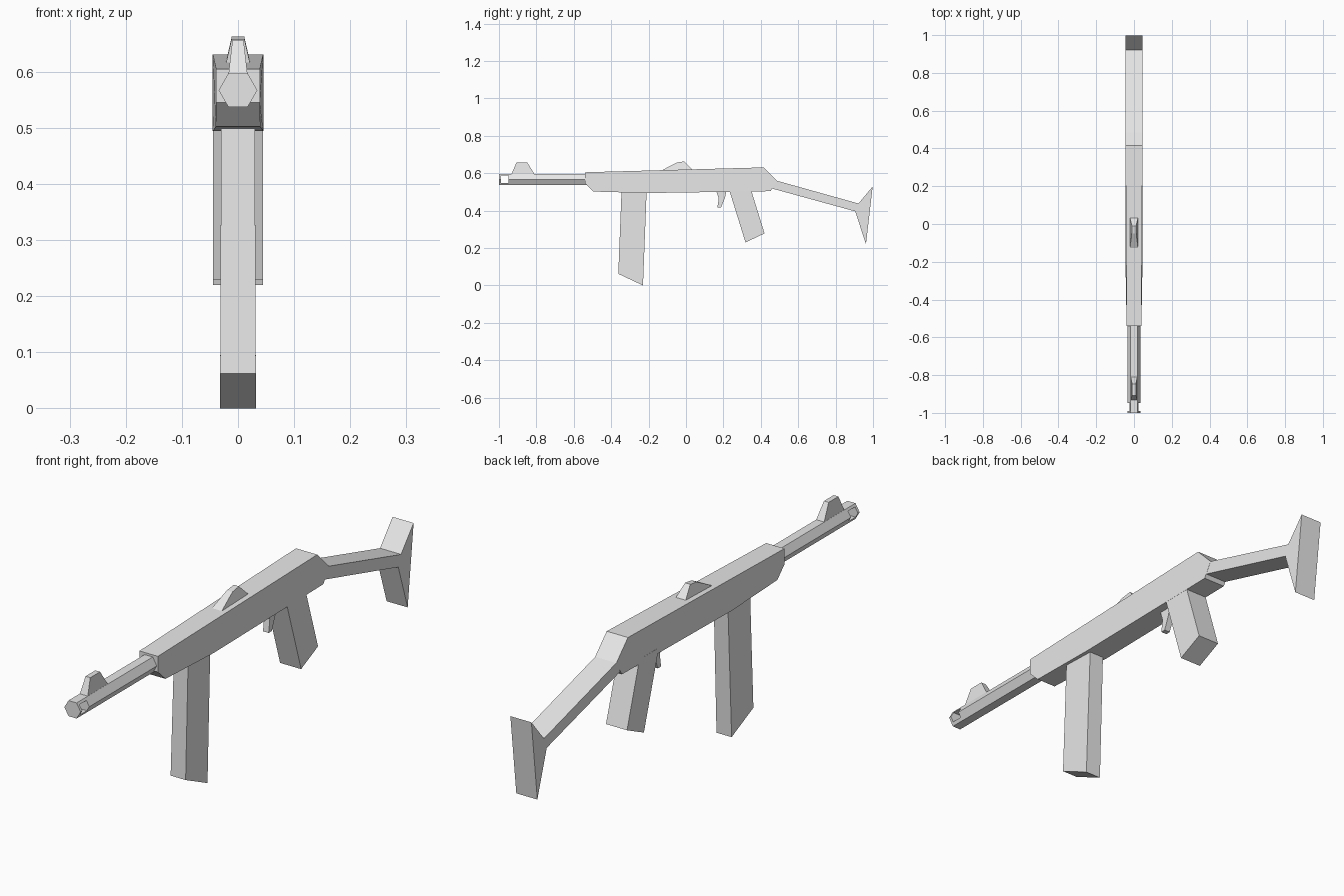
import bpy
import bmesh
import math

if "Cube" in bpy.data.objects:
    bpy.data.objects.remove(bpy.data.objects["Cube"], do_unlink=True)

grey = bpy.data.materials.new("light_grey")
grey.use_nodes = True
grey.diffuse_color = (0.8, 0.8, 0.8, 1)
grey.node_tree.nodes["Principled BSDF"].inputs["Base Color"].default_value = (0.8, 0.8, 0.8, 1)


def slab(name, profile, width):
    """Side profile of (y, z) points, spanned across x; width(y, z) is the half width."""
    bm = bmesh.new()
    sides = [[bm.verts.new((s * width(y, z), y, z)) for y, z in profile] for s in (-1, 1)]
    for side in sides:
        bm.faces.new(side)
    count = len(profile)
    for i in range(count):
        j = (i + 1) % count
        bm.faces.new((sides[0][i], sides[0][j], sides[1][j], sides[1][i]))
    bmesh.ops.recalc_face_normals(bm, faces=bm.faces)
    mesh = bpy.data.meshes.new(name)
    bm.to_mesh(mesh)
    bm.free()
    mesh.materials.append(grey)
    obj = bpy.data.objects.new(name, mesh)
    bpy.context.collection.objects.link(obj)
    return obj


def even(half):
    return lambda y, z: half


def blend(v, v0, v1, w0, w1):
    t = min(max((v - v0) / (v1 - v0), 0), 1)
    return w0 + (w1 - w0) * t


# Body, slightly narrower towards the front
slab("receiver",
     [(-0.54, 0.605), (0.415, 0.631), (0.485, 0.56), (0.452, 0.504),
      (-0.21, 0.494), (-0.495, 0.502), (-0.54, 0.545)],
     lambda y, z: blend(y, -0.54, -0.21, 0.039, 0.045))

# Shoulder stock with its flared end plate
slab("stock",
     [(0.42, 0.577), (0.485, 0.56), (0.922, 0.438), (0.998, 0.529),
      (0.962, 0.22), (0.905, 0.396), (0.45, 0.521)],
     even(0.0445))

# Hand grip, magazine and trigger
slab("grip", [(0.228, 0.52), (0.345, 0.52), (0.42, 0.278), (0.318, 0.23)], even(0.0445))
slab("magazine", [(-0.344, 0.52), (-0.21, 0.52), (-0.23, 0.0), (-0.362, 0.062)],
     lambda y, z: blend(z, 0, 0.5, 0.032, 0.03))
slab("trigger",
     [(0.16, 0.51), (0.218, 0.51), (0.207, 0.465), (0.187, 0.417), (0.168, 0.417), (0.175, 0.465)],
     even(0.012))

# Sights, tapered towards the top
slab("rear_sight", [(-0.136, 0.612), (-0.05, 0.657), (-0.01, 0.663), (0.037, 0.615)],
     lambda y, z: blend(z, 0.615, 0.66, 0.022, 0.011))
slab("front_sight", [(-0.933, 0.595), (-0.907, 0.656), (-0.848, 0.656), (-0.81, 0.595)],
     lambda y, z: blend(z, 0.595, 0.656, 0.017, 0.01))

# Six-sided barrel
bpy.ops.mesh.primitive_cylinder_add(vertices=6, radius=0.0345, depth=0.48,
                                    location=(0, -0.76, 0.567),
                                    rotation=(math.pi / 2, 0, 0))
barrel = bpy.context.object
barrel.name = "barrel"
# Turn so that a flat faces up and corners point sideways
barrel.rotation_euler = (math.pi / 2, math.pi / 6, 0)
bpy.ops.object.transform_apply(location=False, rotation=True, scale=True)
barrel.data.materials.append(grey)

# Side slot through the muzzle
cutter = slab("muzzle_slot_cutter",
              [(-0.99, 0.549), (-0.948, 0.549), (-0.948, 0.588), (-0.99, 0.588)], even(0.06))
cutter.hide_render = True
cutter.hide_set(True)
slot = barrel.modifiers.new("muzzle_slot", "BOOLEAN")
slot.operation = "DIFFERENCE"
slot.solver = "EXACT"
slot.object = cutter
